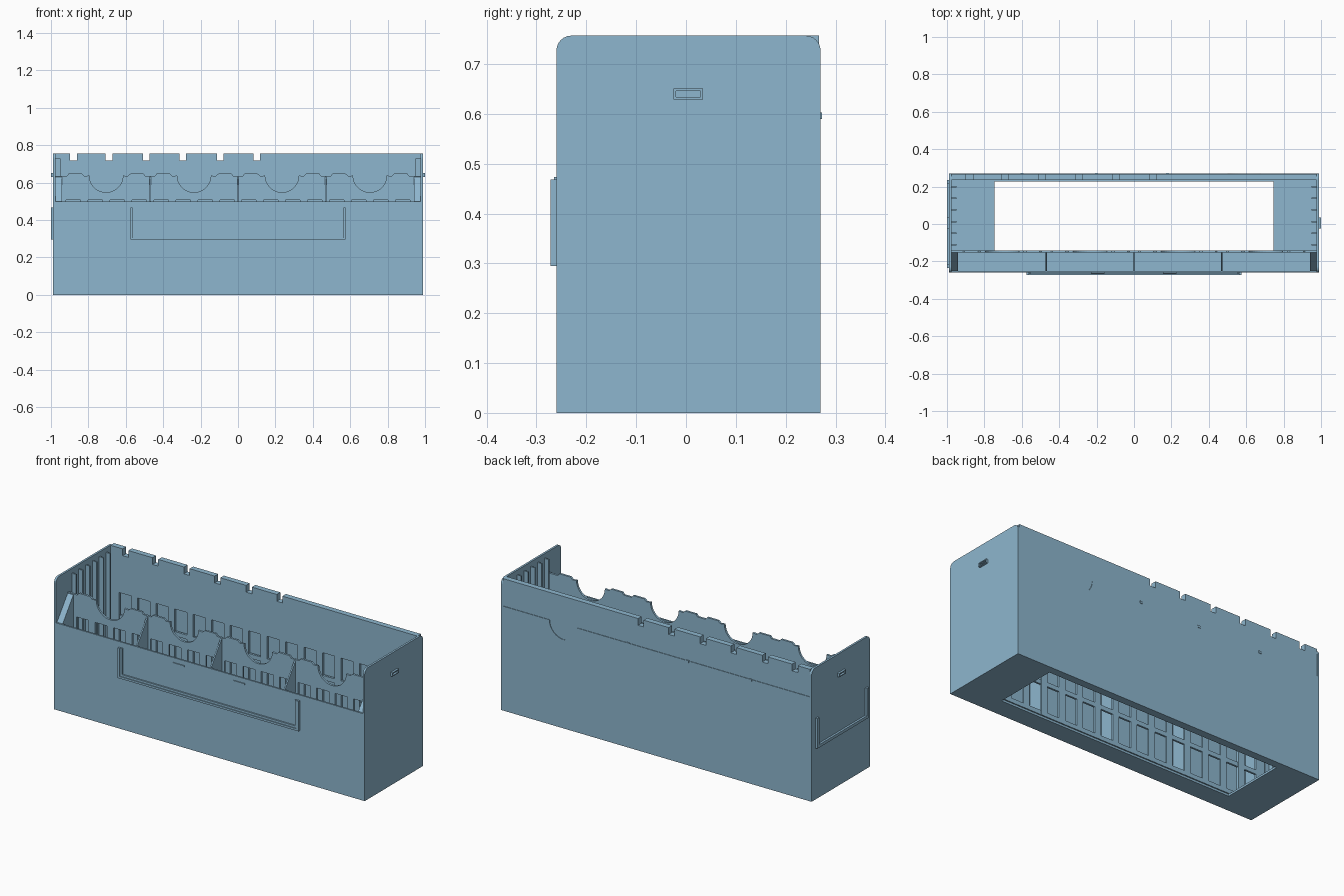
import bpy, bmesh, math
from mathutils import Vector

if "Cube" in bpy.data.objects:
    bpy.data.objects.remove(bpy.data.objects["Cube"])

blue = bpy.data.materials.new("dusty blue")
blue.diffuse_color = (0.27, 0.47, 0.62, 1)
blue.use_nodes = True
blue.node_tree.nodes["Principled BSDF"].inputs["Base Color"].default_value = blue.diffuse_color


def extrude(name, pts, lo, hi, axis):
    """Extrude a 2D outline along an axis: x uses (y,z), y uses (x,z), z uses (x,y)."""
    place = {'x': lambda p, d: (d, p[0], p[1]),
             'y': lambda p, d: (p[0], d, p[1]),
             'z': lambda p, d: (p[0], p[1], d)}[axis]
    bm = bmesh.new()
    face = bm.faces.new([bm.verts.new(place(p, lo)) for p in pts])
    ext = bmesh.ops.extrude_face_region(bm, geom=[face])
    shift = Vector(place((0, 0), hi - lo))
    bmesh.ops.translate(bm, vec=shift, verts=[v for v in ext['geom'] if isinstance(v, bmesh.types.BMVert)])
    bmesh.ops.recalc_face_normals(bm, faces=bm.faces)
    return finish(name, bm)


def boxes(name, specs):
    """One object from several (x0, x1, y0, y1, z0, z1) boxes."""
    bm = bmesh.new()
    for x0, x1, y0, y1, z0, z1 in specs:
        vs = bmesh.ops.create_cube(bm, size=1)['verts']
        for v in vs:
            v.co = ((x0 + x1) / 2 + v.co.x * (x1 - x0), (y0 + y1) / 2 + v.co.y * (y1 - y0),
                    (z0 + z1) / 2 + v.co.z * (z1 - z0))
    return finish(name, bm)


def finish(name, bm):
    me = bpy.data.meshes.new(name)
    bm.to_mesh(me)
    bm.free()
    me.materials.append(blue)
    ob = bpy.data.objects.new(name, me)
    bpy.context.collection.objects.link(ob)
    return ob


def arc(cx, cz, r, a0, a1, n):
    return [(cx + r * math.cos(math.radians(a0 + (a1 - a0) * i / n)),
             cz + r * math.sin(math.radians(a0 + (a1 - a0) * i / n))) for i in range(n + 1)]


X, IN = 0.988, 0.976            # outer and inner half width
YF, YB = -0.26, 0.27            # front and back
H = 0.757

# End walls with rounded top corners
end = [(YF, 0), (YB, 0)] + arc(YB - .03, H - .03, .03, 0, 90, 6) + arc(YF + .03, H - .03, .03, 90, 180, 6)
extrude("left_end_wall", end, -X, -IN, 'x')
extrude("right_end_wall", end, IN, X, 'x')

# Low front wall and open floor frame
boxes("front_wall", [(-IN, IN, YF, -.25, 0, .5)])
boxes("floor_frame", [(-IN, -.745, -.25, .262, 0, .012), (.745, IN, -.25, .262, 0, .012),
                      (-.745, .745, -.25, -.148, 0, .012), (-.745, .745, .226, .262, 0, .012)])

# Back lower wall with a finger scoop, and the notched upper panel behind it
extrude("back_lower_wall", [(-IN, 0), (IN, 0), (IN, .6), (.68, .6)]
        + arc(.59, .6, .09, 0, -180, 16)[1:] + [(-IN, .6)], .255, YB, 'y')
top = [(-IN, .5), (IN, .5), (IN, H)]
for cx in (.1, -.095, -.295, -.49, -.69, -.88):
    top += [(cx + .018, H), (cx + .018, .718), (cx - .018, .718), (cx - .018, H)]
extrude("back_upper_panel", top + [(-IN, H)], .235, .267, 'y')
boxes("back_latches", [(x - .008, x + .008, .26, .273, .59, .603) for x in (.18, -.2, -.6)])


# Window lattices: rails and posts leaving open rectangles
def lattice(name, y0, y1):
    pitch, bar = .1175, .02
    posts = [(x - bar, x + bar, y0, y1, .012, .51) for x in (pitch * i for i in range(-8, 9))]
    posts[0] = (-IN,) + posts[0][1:]
    posts[-1] = posts[-1][:1] + (IN,) + posts[-1][2:]
    rails = [(-IN, IN, y0 + .0005, y1 - .0005, z, z + .025) for z in (.012, .19, .345)]
    boxes(name, posts + rails)


lattice("back_lattice", .235, .248)
lattice("tray_lattice", -.153, -.141)

# Upper part of the tray partition: round scoops with a raised tab on each side
prof = [(IN, .508), (IN, .635)]
for cx in (.705, .235, -.235, -.705):
    prof += [(cx + .21, .635), (cx + .2, .648), (cx + .13, .648), (cx + .115, .635)]
    prof += arc(cx, .638, .09, 0, -180, 18)
    prof += [(cx - .115, .635), (cx - .13, .648), (cx - .2, .648), (cx - .21, .635)]
extrude("tray_partition", prof + [(-IN, .635), (-IN, .508)], -.153, -.141, 'y')

# Tray dividers and sloping end blocks
gusset = [(-.25, .012), (-.153, .012), (-.153, .63), (-.25, .5)]
for i, x in enumerate((-.47, 0, .47)):
    extrude(f"tray_divider_{i + 1}", gusset, x - .004, x + .004, 'x')
extrude("tray_end_left", gusset, -IN, -.94, 'x')
extrude("tray_end_right", gusset, .94, IN, 'x')

# Guide ribs on the inside of both ends
for side, s in (("left", -1), ("right", 1)):
    a, b = sorted((s * .95, s * IN))
    boxes(f"{side}_ribs", [(a, b, y - .004, y + .004, .012, .73)
                           for y in (.2, .137, .075, .013, -.05, -.112)])

# Label holders: U-shaped lips on the front and the left end
for i, (w, t) in enumerate(((.575, .012), (.562, .012))):
    d = -.272 + .004 * i
    boxes(f"front_label_lip_{i + 1}", [(-w, w, d, YF, .295 + .012 * i, .307 + .012 * i),
                                       (-w, -w + t, d, YF, .295, .468), (w - t, w, d, YF, .295, .468)])
boxes("left_label_lip", [(-1, -X, -.235, .235, .295, .312),
                         (-1, -X, -.235, -.217, .295, .468), (-1, -X, .217, .235, .295, .468)])
boxes("front_label_stops", [(x - .036, x + .036, -.265, YF, .465, .473) for x in (-.195, .19)])

# Small rectangular catches on both ends
for side, s in (("left", -1), ("right", 1)):
    a, b = sorted((s * X, s))
    boxes(f"{side}_catch", [(a, b, -.025, .034, .629, .634), (a, b, -.025, .034, .646, .651),
                            (a, b, -.025, -.02, .629, .651), (a, b, .029, .034, .629, .651)])
